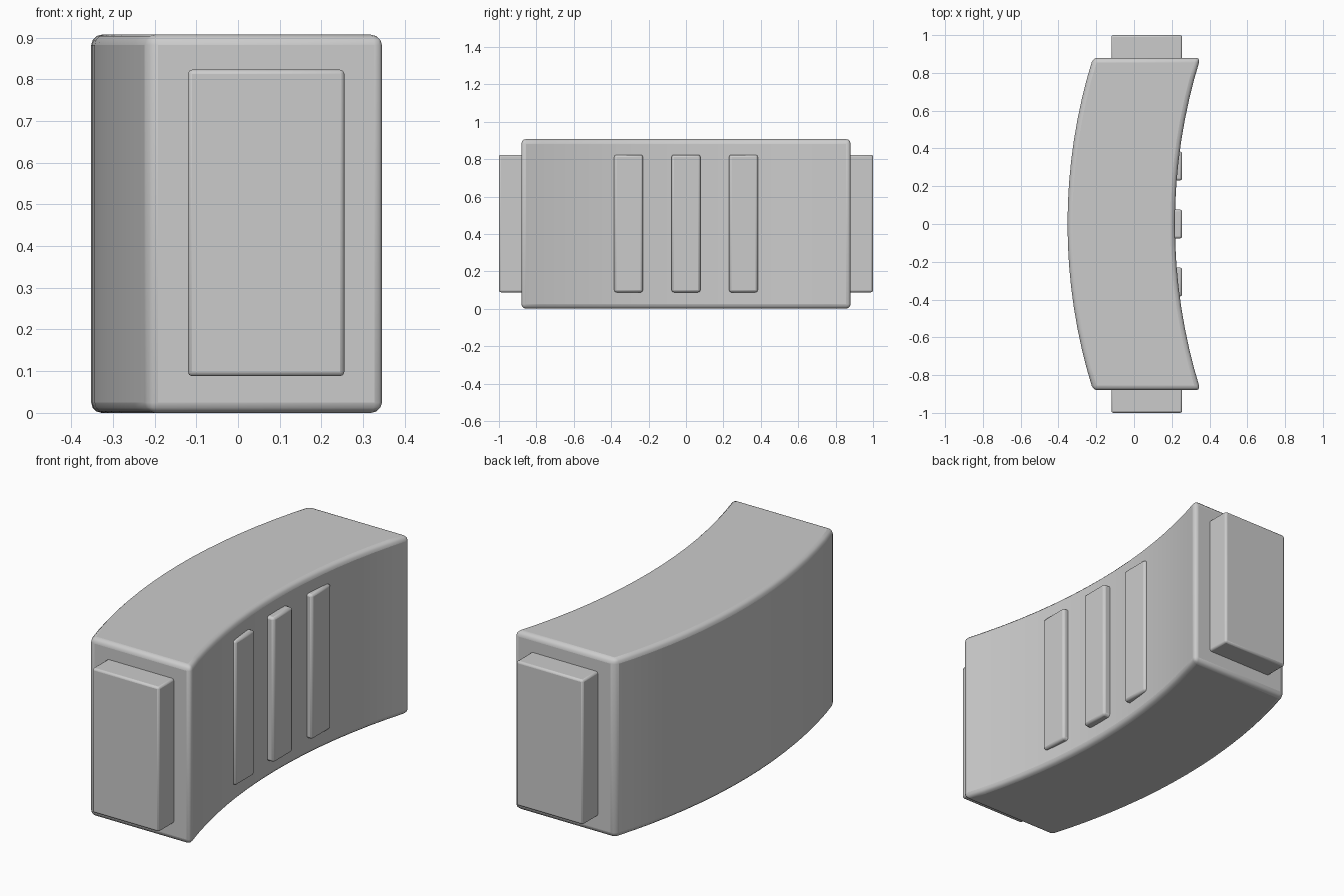
import bpy, bmesh, math

if "Cube" in bpy.data.objects:
    bpy.data.objects.remove(bpy.data.objects["Cube"])

def finish(name, bm, bevel, segments):
    bmesh.ops.recalc_face_normals(bm, faces=bm.faces)
    me = bpy.data.meshes.new(name)
    bm.to_mesh(me)
    bm.free()
    ob = bpy.data.objects.new(name, me)
    bpy.context.collection.objects.link(ob)
    mod = ob.modifiers.new("soft_edges", 'BEVEL')
    mod.width, mod.segments = bevel, segments
    mod.limit_method, mod.angle_limit = 'ANGLE', math.radians(40)
    bpy.ops.object.select_all(action='DESELECT')
    ob.select_set(True)
    bpy.context.view_layer.objects.active = ob
    bpy.ops.object.shade_smooth_by_angle(angle=math.radians(30))
    return ob

def box(name, lo, hi, bevel):
    bm = bmesh.new()
    bmesh.ops.create_cube(bm, size=1)
    for v in bm.verts:
        v.co = [(a + b) / 2 + c * (b - a) for a, b, c in zip(lo, hi, v.co)]
    return finish(name, bm, bevel, 2)

# Curved body: arc profile in plan, extruded upwards
HALF, SAG, HEIGHT, STEPS = 0.88, 0.135, 0.907, 16
R = (HALF ** 2 + SAG ** 2) / (2 * SAG)

def arc(x0):
    ys = [HALF * (2 * i / STEPS - 1) for i in range(STEPS + 1)]
    return [(x0 + R - math.sqrt(R * R - y * y), y, 0) for y in ys]

bm = bmesh.new()
outline = arc(0.217) + arc(-0.352)[::-1]
base = bm.faces.new([bm.verts.new(p) for p in outline])
ext = bmesh.ops.extrude_face_region(bm, geom=[base])
top = [g for g in ext["geom"] if isinstance(g, bmesh.types.BMVert)]
bmesh.ops.translate(bm, verts=top, vec=(0, 0, HEIGHT))
if not base.is_valid or len([f for f in bm.faces if len(f.verts) > 4]) < 2:
    bm.faces.new([v for v in bm.verts if v.co.z < 0.01])
finish("curved_body", bm, 0.025, 3)

# Raised blocks on both ends
box("end_block_front", (-0.12, -1, 0.088), (0.255, -0.8, 0.823), 0.01)
box("end_block_back", (-0.12, 0.8, 0.088), (0.255, 1, 0.823), 0.01)

# Three grip ribs on the concave side
for i, y in enumerate((-0.307, 0, 0.307)):
    box(f"grip_rib_{i + 1}", (0.1, y - 0.077, 0.088), (0.255, y + 0.077, 0.823), 0.012)
